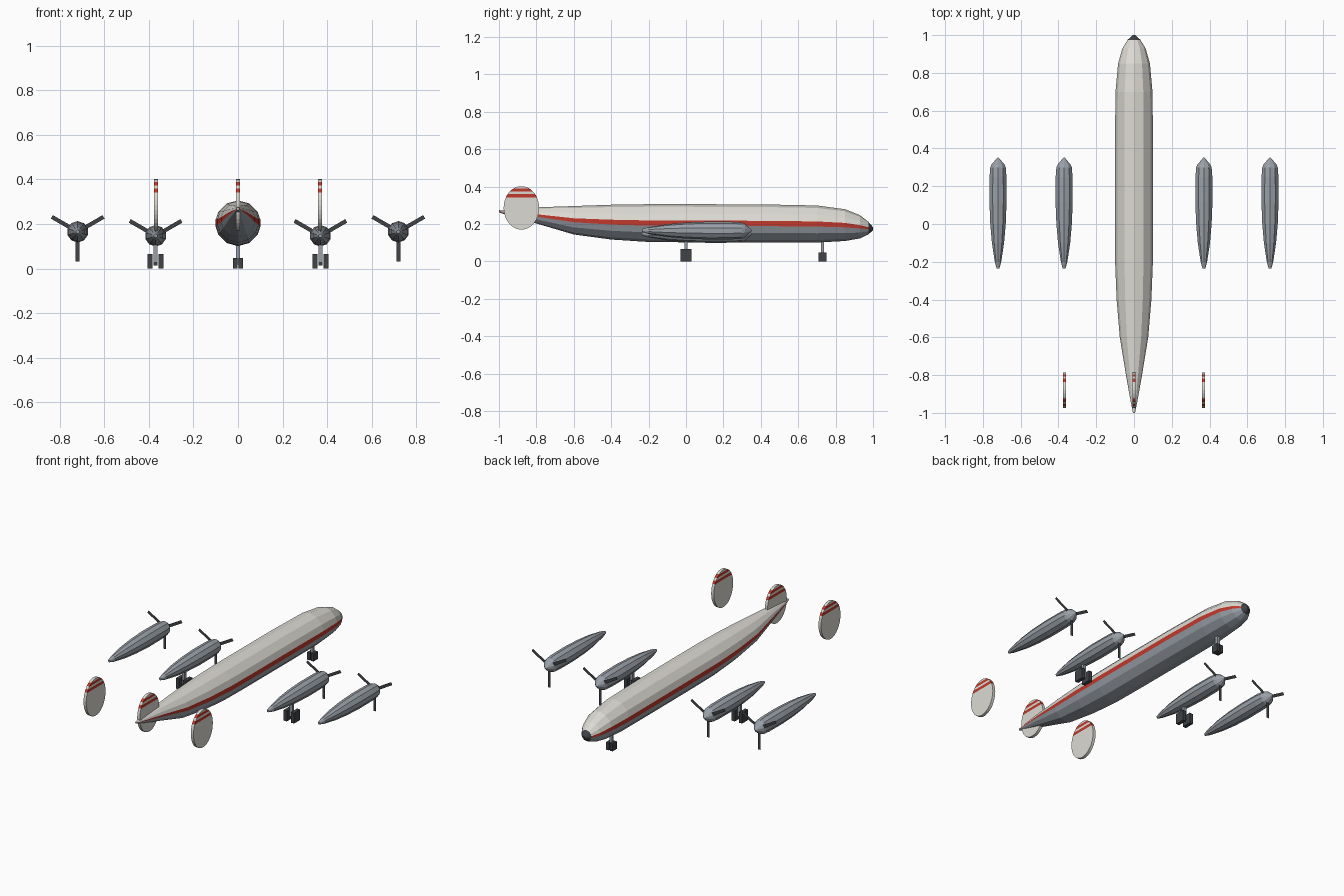
import bpy, bmesh
from math import sin, cos, radians, pi
from mathutils import Matrix, Vector

cube = bpy.data.objects.get("Cube")
if cube:
    bpy.data.objects.remove(cube, do_unlink=True)


def material(name, colour):
    m = bpy.data.materials.new(name)
    m.use_nodes = True
    m.diffuse_color = (*colour, 1)
    m.node_tree.nodes["Principled BSDF"].inputs["Base Color"].default_value = (*colour, 1)
    return m


WHITE = material("warm white", (0.72, 0.70, 0.65))
GREY = material("metal grey", (0.32, 0.35, 0.39))
RED = material("stripe red", (0.53, 0.04, 0.025))
DARK = material("dark grey", (0.05, 0.055, 0.062))


def finish(name, bm, mats, rule=None, closed=True):
    """Turn a bmesh into an object; rule gives each face its material index."""
    if closed:
        bmesh.ops.recalc_face_normals(bm, faces=bm.faces)
    if rule:
        for f in bm.faces:
            f.material_index = rule(f)
    mesh = bpy.data.meshes.new(name)
    bm.to_mesh(mesh)
    bm.free()
    for m in mats:
        mesh.materials.append(m)
    obj = bpy.data.objects.new(name, mesh)
    bpy.context.collection.objects.link(obj)
    return obj


def loft(profile, angles, x=0):
    """Skin rings along y; profile rows are (y, radius, centre height)."""
    bm = bmesh.new()
    rings = [[bm.verts.new((x + r * sin(a), y, z + r * cos(a))) for a in angles]
             for y, r, z in profile]
    n = len(angles)
    for a, b in zip(rings, rings[1:]):
        for i in range(n):
            j = (i + 1) % n
            bm.faces.new((a[i], a[j], b[j], b[i]))
    bm.faces.new(rings[0])
    bm.faces.new(rings[-1])
    return bm


def box(name, centre, size, mat):
    bm = bmesh.new()
    bmesh.ops.create_cube(bm, size=1)
    bmesh.ops.scale(bm, vec=size, verts=bm.verts)
    bmesh.ops.translate(bm, vec=centre, verts=bm.verts)
    return finish(name, bm, [mat])


# Fuselage: white above, red side stripe, grey belly, dark nose cap
NOSE_CAP = 0.975
body = [(-1, 0.006, 0.268), (-0.95, 0.016, 0.262), (-0.8, 0.043, 0.246),
        (-0.6, 0.076, 0.22), (-0.4, 0.093, 0.21), (-0.2, 0.101, 0.205),
        (0, 0.102, 0.204), (0.4, 0.102, 0.203), (0.7, 0.099, 0.2),
        (0.85, 0.085, 0.194), (0.93, 0.062, 0.185), (NOSE_CAP, 0.034, 0.178),
        (1, 0.008, 0.175)]
half = [30, 60, 82, 98, 120, 150]
angles = [radians(d) for d in [0] + half + [180] + [360 - d for d in reversed(half)]]


def centre_height(y):
    for (y0, _, z0), (y1, _, z1) in zip(body, body[1:]):
        if y <= y1:
            return z0 + (z1 - z0) * (y - y0) / (y1 - y0)
    return body[-1][2]


def body_colour(f):
    c = f.calc_center_median()
    if c.y > NOSE_CAP:
        return 3
    if abs(f.normal.x) > 0.9:
        return 1
    return 0 if c.z > centre_height(c.y) else 2


def side_stripe(f):
    # Stripe faces are the pair whose corners straddle the side line
    c = f.calc_center_median()
    above = [v.co.z > centre_height(v.co.y) + 1e-5 for v in f.verts]
    if c.y < NOSE_CAP and len(f.verts) == 4 and any(above) and not all(above):
        return 1
    return 3 if c.y > NOSE_CAP else (0 if above[0] else 2)


finish("fuselage", loft(body, angles), [WHITE, RED, GREY, DARK], side_stripe)

# Tail fins: upright oval plates with two red bands
BANDS = [(0.342, 0.36), (0.373, 0.389)]


def fin(name, x):
    bm = bmesh.new()
    bmesh.ops.create_cone(bm, cap_ends=True, segments=32, radius1=1, radius2=1, depth=1,
                          matrix=Matrix.Rotation(pi / 2, 4, 'Y'))
    bmesh.ops.scale(bm, vec=(0.018, 0.095, 0.116), verts=bm.verts)
    bmesh.ops.translate(bm, vec=(x, -0.88, 0.286), verts=bm.verts)
    for z in [z for band in BANDS for z in band]:
        bmesh.ops.bisect_plane(bm, geom=bm.verts[:] + bm.edges[:] + bm.faces[:],
                               plane_co=(0, 0, z), plane_no=(0, 0, 1))
    finish(name, bm, [WHITE, RED],
           lambda f: int(any(a < f.calc_center_median().z < b for a, b in BANDS)))


fin("centre_fin", 0)

# Engine nacelle with pointed spinner
NACELLE = [(-0.235, 0.008), (-0.2, 0.018), (-0.1, 0.034), (0, 0.043), (0.12, 0.048),
           (0.25, 0.047), (0.3, 0.043), (0.315, 0.036), (0.352, 0.003)]


def engine(name, x, z):
    ring = [2 * pi * i / 10 for i in range(10)]
    finish(name + "_nacelle", loft([(y, r, z) for y, r in NACELLE], ring, x), [GREY])
    # Three flat propeller blades
    bm = bmesh.new()
    for k in range(3):
        turn = Matrix.Rotation(2 * pi * k / 3, 3, 'Y')
        corners = [(-0.009, 0), (0.009, 0), (0.009, -0.134), (-0.009, -0.134)]
        bm.faces.new([bm.verts.new(Vector((x, 0.312, z)) + turn @ Vector((u, 0, w)))
                      for u, w in corners])
    finish(name + "_propeller", bm, [DARK], closed=False)


# Landing gear: a strut between two block wheels
def gear(name, x, y, top, spread, wheel):
    height = wheel[2]
    box(name + "_strut", (x, y, (top + height * 0.4) / 2),
        (0.018, 0.018, top - height * 0.4), GREY)
    for side in (-1, 1):
        box(name + "_wheel", (x + side * spread, y, height / 2), wheel, DARK)


for label, s in (("left", 1), ("right", -1)):
    fin(label + "_fin", s * 0.368)
    engine(label + "_inner", s * 0.37, 0.147)
    engine(label + "_outer", s * 0.72, 0.165)
    gear(label + "_main", s * 0.37, 0, 0.13, 0.025, (0.022, 0.06, 0.065))

gear("nose", 0, 0.73, 0.12, 0.0125, (0.019, 0.042, 0.047))
